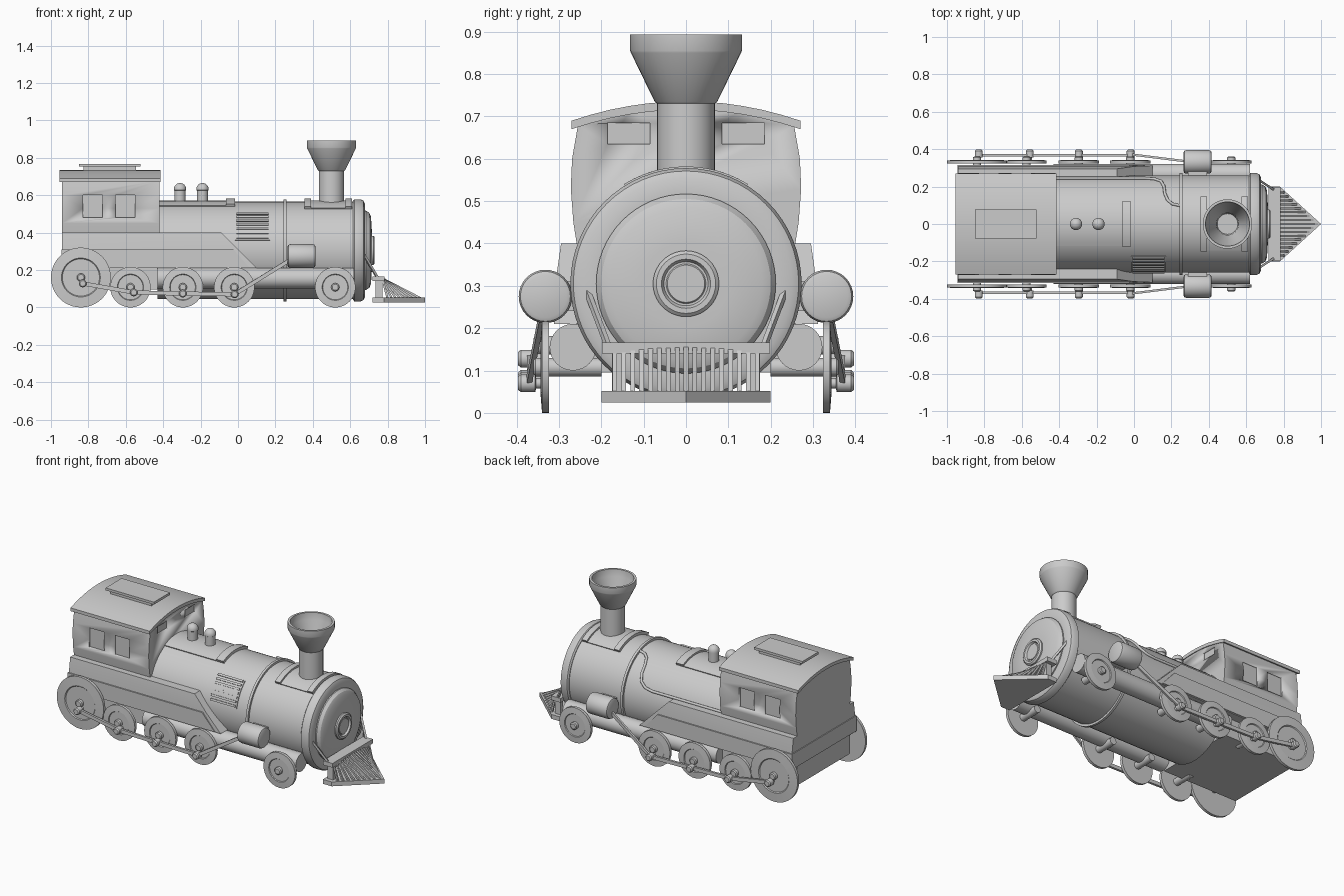
import bpy, bmesh
from math import sin, cos, pi, radians
from mathutils import Vector, Matrix

if "Cube" in bpy.data.objects:
    bpy.data.objects.remove(bpy.data.objects["Cube"])

BZ = 0.305      # boiler axis height
BR = 0.26       # boiler radius


def finish(name, bm):
    bmesh.ops.recalc_face_normals(bm, faces=bm.faces)
    for f in bm.faces:
        f.smooth = True
    for e in bm.edges:
        e.smooth = len(e.link_faces) == 2 and e.calc_face_angle(0) < radians(30)
    me = bpy.data.meshes.new(name)
    bm.to_mesh(me)
    bm.free()
    ob = bpy.data.objects.new(name, me)
    bpy.context.collection.objects.link(ob)
    return ob


def add_box(bm, x, y, z):
    m = Matrix.Translation(((x[0]+x[1])/2, (y[0]+y[1])/2, (z[0]+z[1])/2))
    m = m @ Matrix.Diagonal((x[1]-x[0], y[1]-y[0], z[1]-z[0], 1))
    bmesh.ops.create_cube(bm, size=1, matrix=m)


def box(name, x, y, z):
    bm = bmesh.new()
    add_box(bm, x, y, z)
    return finish(name, bm)


def prism(name, pts, a, b, axis):
    """Extrude a 2D outline from a to b along an axis."""
    place = {'x': lambda p, d: (d, p[0], p[1]), 'y': lambda p, d: (p[0], d, p[1]),
             'z': lambda p, d: (p[0], p[1], d)}[axis]
    bm = bmesh.new()
    lo = [bm.verts.new(place(p, a)) for p in pts]
    hi = [bm.verts.new(place(p, b)) for p in pts]
    bm.faces.new(lo)
    bm.faces.new(hi)
    for i in range(len(pts)):
        j = (i + 1) % len(pts)
        bm.faces.new((lo[i], lo[j], hi[j], hi[i]))
    return finish(name, bm)


def lathe(name, profile, origin, axis, segs=40):
    """Spin (radius, distance) points around an axis; both ends are capped."""
    rot = Vector((0, 0, 1)).rotation_difference(Vector(axis)).to_matrix().to_4x4()
    m = Matrix.Translation(origin) @ rot
    bm = bmesh.new()
    rings = [[bm.verts.new(m @ Vector((r*cos(2*pi*i/segs), r*sin(2*pi*i/segs), h)))
              for i in range(segs)] for r, h in profile]
    for a, b in zip(rings, rings[1:]):
        for i in range(segs):
            j = (i + 1) % segs
            bm.faces.new((a[i], a[j], b[j], b[i]))
    bm.faces.new(rings[0])
    bm.faces.new(rings[-1])
    return finish(name, bm)


def arc_plate(name, x0, x1, r0, r1, a0, a1, n=12):
    """Plate wrapped on the boiler between two angles measured from the top."""
    angs = [radians(a0 + (a1-a0)*i/n) for i in range(n+1)]
    pts = [(r1*sin(a), BZ + r1*cos(a)) for a in angs]
    pts += [(r0*sin(a), BZ + r0*cos(a)) for a in reversed(angs)]
    return prism(name, pts, x0, x1, 'x')


def bar(name, p, q, w, h):
    """Rectangular bar between two points."""
    p, q = Vector(p), Vector(q)
    d = q - p
    bm = bmesh.new()
    m = Matrix.Translation((p+q)/2) @ d.to_track_quat('X', 'Z').to_matrix().to_4x4()
    bmesh.ops.create_cube(bm, size=1, matrix=m @ Matrix.Diagonal((d.length, w, h, 1)))
    return finish(name, bm)


# boiler, band and front end
lathe("boiler", [(BR, -0.43), (BR, 0.63)], (0, 0, BZ), (1, 0, 0), 64)
lathe("boiler_band", [(0.273, 0.243), (0.273, 0.258)], (0, 0, BZ), (1, 0, 0), 64)
lathe("smokebox_ring", [(0.264, 0.615), (0.273, 0.622), (0.273, 0.655), (0.266, 0.67),
                        (0.25, 0.678), (0.215, 0.678)], (0, 0, BZ), (1, 0, 0), 64)
lathe("smokebox_door", [(0.212, 0.67), (0.212, 0.685), (0.2, 0.702), (0.18, 0.711),
                        (0.1, 0.716)], (0, 0, BZ), (1, 0, 0), 64)
lathe("headlight", [(0.078, 0.7), (0.078, 0.724), (0.07, 0.731), (0.058, 0.731),
                    (0.052, 0.72), (0.047, 0.72), (0.044, 0.724)], (0, 0, BZ), (1, 0, 0))

# curved plates on top of the boiler, with raised end ribs
arc_plate("rear_saddle", -0.43, -0.015, 0.25, 0.266, -26, 26)
arc_plate("front_saddle", 0.355, 0.61, 0.25, 0.266, -32, 32)
for x0, x1, a in ((-0.065, -0.015, 26), (0.355, 0.39, 32), (0.575, 0.61, 32)):
    arc_plate("saddle_rib", x0, x1, 0.25, 0.277, -a, a)

# chimney and steam domes
lathe("chimney", [(0.068, 0.54), (0.068, 0.73), (0.074, 0.735), (0.13, 0.85), (0.132, 0.855),
                  (0.132, 0.893), (0.118, 0.893), (0.114, 0.85), (0.06, 0.74), (0.055, 0.7)],
      (0.5, 0, 0), (0, 0, 1))
for x in (-0.31, -0.19):
    cap = [(0.033*cos(t*pi/12), 0.632 + 0.033*sin(t*pi/12)) for t in range(6)]
    lathe("steam_dome", [(0.03, 0.55), (0.03, 0.625), (0.033, 0.627)] + cap + [(0.002, 0.665)],
          (x, 0, 0), (0, 0, 1), 24)

# louvred vent on the near side
arc_plate("vent_frame", -0.015, 0.17, 0.25, 0.265, -78, -41)
for i in range(7):
    a = -76 + i*5.3
    arc_plate("vent_slat", -0.007, 0.162, 0.25, 0.272, a, a + 2.6, 2)

# pipe on the far side
cu = bpy.data.curves.new("side_pipe", 'CURVE')
cu.dimensions, cu.bevel_depth, cu.bevel_resolution = '3D', 0.008, 2
path = [(-0.42, 68), (0.06, 68), (0.11, 66), (0.145, 60), (0.16, 50),
        (0.165, 38), (0.18, 29), (0.205, 24), (0.245, 22)]
sp = cu.splines.new('POLY')
sp.points.add(len(path) - 1)
for pt, (x, a) in zip(sp.points, path):
    pt.co = (x, 0.264*sin(radians(a)), BZ + 0.264*cos(radians(a)), 1)
pipe = bpy.data.objects.new("side_pipe", cu)
bpy.context.collection.objects.link(pipe)

# cab with recessed windows
half = [(0.255, 0.38), (0.266, 0.45), (0.272, 0.53), (0.269, 0.6), (0.255, 0.68),
        (0.13, 0.715), (0, 0.725)]
cab = prism("cab", half + [(-y, z) for y, z in reversed(half[:-1])], -0.94, -0.42, 'x')
bm = bmesh.new()
for s in (1, -1):
    for x in ((-0.83, -0.725), (-0.655, -0.552)):
        add_box(bm, x, sorted((s*0.258, s*0.3)), (0.48, 0.6))
    add_box(bm, (-0.43, -0.4), sorted((s*0.085, s*0.185)), (0.635, 0.684))
cutter = finish("window_cutter", bm)
cutter.hide_render = True
cutter.hide_viewport = True
cut = cab.modifiers.new("windows", 'BOOLEAN')
cut.operation, cut.object, cut.solver = 'DIFFERENCE', cutter, 'EXACT'

# arched roof and roof hatch
ys = [-0.27 + 0.54*i/12 for i in range(13)]
top = [(y, 0.736 - 0.046*(y/0.27)**2) for y in ys]
prism("roof", top + [(y, z - 0.02) for y, z in reversed(top)], -0.955, -0.415, 'x')
box("hatch_base", (-0.825, -0.545), (-0.065, 0.065), (0.72, 0.757))
box("hatch_lid", (-0.85, -0.52), (-0.078, 0.078), (0.753, 0.768))

# cab underframe and flared side skirts
box("underframe", (-0.94, -0.43), (-0.258, 0.258), (0.095, 0.35))
bm = bmesh.new()
rings = []
for z, x, y in ((0.4, -0.09, 0.295), (0.31, 0.0, 0.308), (0.21, 0.1, 0.312)):
    rings.append([bm.verts.new(c) for c in
                  ((-0.94, -y, z), (x, -y, z), (x, y, z), (-0.94, y, z))])
for a, b in zip(rings, rings[1:]):
    for i in range(4):
        j = (i + 1) % 4
        bm.faces.new((a[i], a[j], b[j], b[i]))
bm.faces.new(rings[0])
bm.faces.new(rings[-1])
finish("skirt", bm)
prism("skirt_panel", [(-0.945, 0.215), (0.06, 0.215), (-0.025, 0.31), (-0.945, 0.31)],
      -0.316, 0.316, 'y')

# running gear, repeated on both sides
wheels = [(-0.84, 0.16, (-0.83, 0.128)), (-0.575, 0.108, (-0.557, 0.08)),
          (-0.295, 0.108, (-0.295, 0.074)), (-0.02, 0.108, (-0.018, 0.07)),
          (0.52, 0.108, None)]
for s in (1, -1):
    out = (0, s, 0)
    lathe("side_tank", [(0.055, -0.43), (0.055, 0.62)], (0, s*0.267, 0.155), (1, 0, 0), 32)
    lathe("piston_cylinder", [(0.05, 0.265), (0.059, 0.269), (0.063, 0.28), (0.063, 0.4),
                              (0.059, 0.411), (0.05, 0.415)], (0, s*0.332, 0.275), (1, 0, 0), 32)
    box("cylinder_mount", (0.29, 0.39), sorted((s*0.2, s*0.3)), (0.24, 0.31))
    for x, r, pin in wheels:
        lathe("wheel", [(r, 0.323), (r, 0.34), (r*0.65, 0.343), (r*0.62, 0.338),
                        (r*0.3, 0.338)], (x, 0, r), out, 48)
        lathe("axle", [(0.022, 0.2), (0.022, 0.355), (0.016, 0.36)], (x, 0, r), out, 20)
        if pin:
            lathe("crank_pin", [(0.012, 0.335), (0.012, 0.354), (0.021, 0.356), (0.021, 0.39),
                                (0.015, 0.397)], (pin[0], 0, pin[1]), out, 20)
    pins = [w[2] for w in wheels if w[2]]
    for p, q in zip(pins, pins[1:]):
        bar("coupling_rod", (p[0], s*0.368, p[1]), (q[0], s*0.368, q[1]), 0.014, 0.022)
    bar("main_rod", (-0.018, s*0.372, 0.07), (0.28, s*0.335, 0.255), 0.012, 0.02)

    # cowcatcher posts and braces
    box("catcher_post", (0.735, 0.772), sorted((s*0.15, s*0.175)), (0.04, 0.15))
    bar("catcher_brace", (0.66, s*0.24, 0.305), (0.745, s*0.185, 0.16), 0.012, 0.012)

# cowcatcher: pointed base, top beam and slanting bars
prism("catcher_base", [(0.72, -0.2), (0.78, -0.2), (1.0, 0), (0.78, 0.2), (0.72, 0.2)],
      0.025, 0.052, 'z')
box("catcher_beam", (0.718, 0.784), (-0.198, 0.198), (0.14, 0.166))
for i in range(17):
    y = -0.168 + 0.021*i
    bar("catcher_bar", (0.772, y, 0.155), (0.985 - abs(y)*1.1, y, 0.045), 0.011, 0.011)
